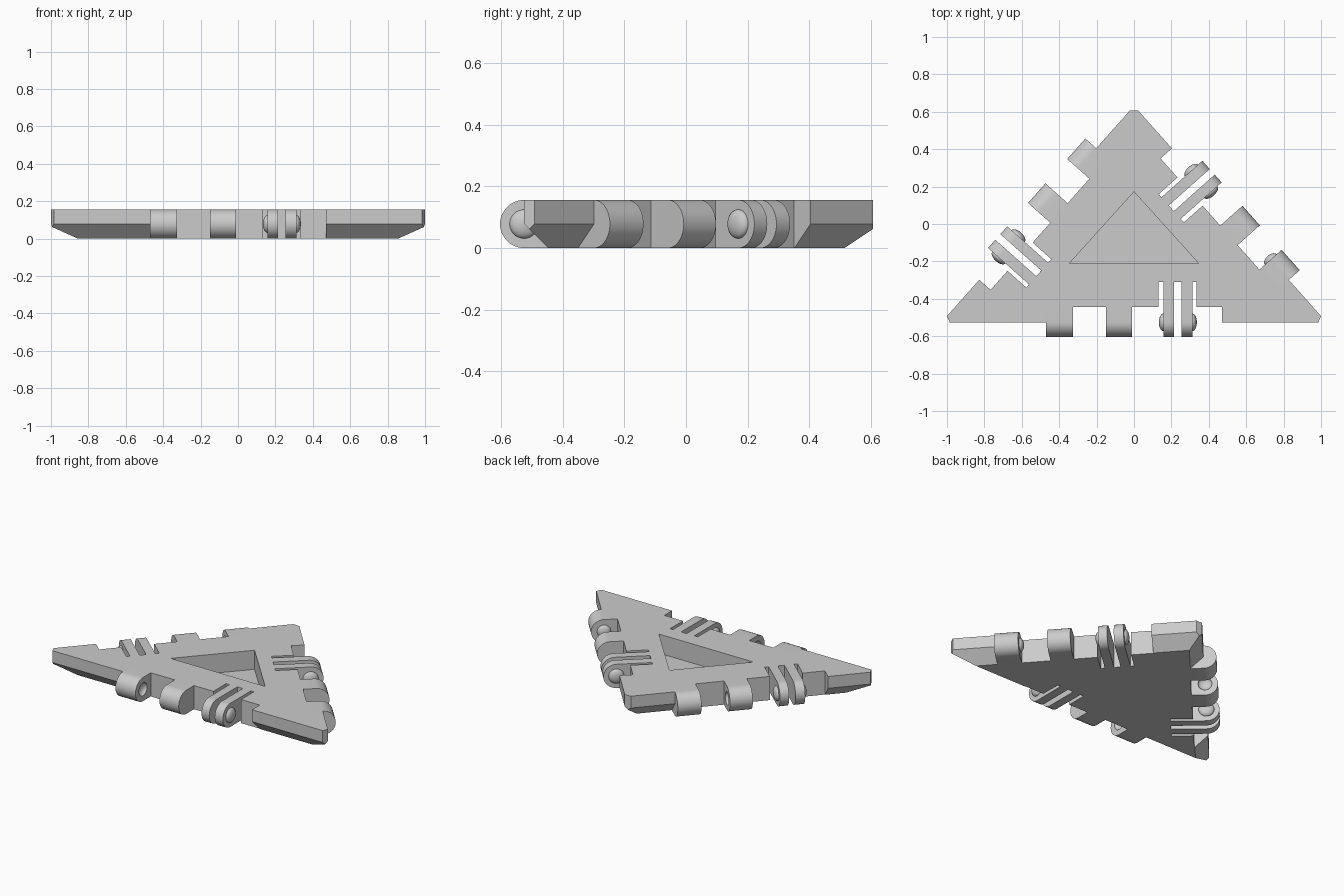
import bpy, bmesh, math
from mathutils import Matrix, Vector

if "Cube" in bpy.data.objects:
    bpy.data.objects.remove(bpy.data.objects["Cube"], do_unlink=True)

R = 0.078                # hinge radius, half the plate thickness
H = 2 * R
BASE, APEX, HALF = -0.526, 0.632, 1.03
corners = [Vector((-HALF, BASE, 0)), Vector((HALF, BASE, 0)), Vector((0, APEX, 0))]

grey = bpy.data.materials.new("plain grey")
grey.use_nodes = True
grey.diffuse_color = (0.6, 0.6, 0.6, 1)
grey.node_tree.nodes["Principled BSDF"].inputs["Base Color"].default_value = (0.6, 0.6, 0.6, 1)


def make_object(name, bm):
    bmesh.ops.recalc_face_normals(bm, faces=bm.faces)
    mesh = bpy.data.meshes.new(name)
    bm.to_mesh(mesh)
    bm.free()
    mesh.materials.append(grey)
    ob = bpy.data.objects.new(name, mesh)
    bpy.context.collection.objects.link(ob)
    return ob


def side_frames():
    """Frame on each edge's middle: x along the edge, y inward, z up."""
    for a, b in zip(corners, corners[1:] + corners[:1]):
        d = b - a
        yield Matrix.Translation((a + b) / 2) @ Matrix.Rotation(math.atan2(d.y, d.x), 4, 'Z')


def prism(bm, points, offset, frame=Matrix()):
    face = bm.faces.new([bm.verts.new(frame @ Vector(p)) for p in points])
    out = bmesh.ops.extrude_face_region(bm, geom=[face])
    move = frame.to_3x3() @ Vector(offset)
    for v in out["geom"]:
        if isinstance(v, bmesh.types.BMVert):
            v.co += move


def box(bm, x0, x1, y0, y1, frame):
    prism(bm, [(x0, y0, -0.1), (x1, y0, -0.1), (x1, y1, -0.1), (x0, y1, -0.1)], (0, 0, 0.5), frame)


def lug(bm, x0, x1, frame):
    arc = [math.pi * (i / 24 - 0.5) for i in range(25)]
    pts = [(x0, -R * math.cos(t), R + R * math.sin(t)) for t in arc]
    prism(bm, [(x0, 0.12, 0)] + pts + [(x0, 0.12, H)], (x1 - x0, 0, 0), frame)


def button(bm, x, radius, depth, frame):
    shape = frame @ Matrix.Translation((x, 0, R)) @ Matrix.Diagonal((depth, radius, radius, 1))
    bmesh.ops.create_uvsphere(bm, u_segments=32, v_segments=16, radius=1, matrix=shape)


def combine(target, operation, build):
    """Apply one boolean made from the same parts on all three sides."""
    bm = bmesh.new()
    for frame in side_frames():
        build(bm, frame)
    tool = make_object("tool", bm)
    tool.hide_render = True
    mod = target.modifiers.new("combine", 'BOOLEAN')
    mod.operation, mod.solver, mod.object = operation, 'EXACT', tool
    bpy.context.view_layer.objects.active = target
    bpy.ops.object.modifier_apply(modifier=mod.name)
    bpy.data.objects.remove(tool, do_unlink=True)


# triangular plate, lower half tapering inward at 45 degrees
bm = bmesh.new()
for i, c in enumerate(corners):
    to_a = (corners[i - 1] - c).normalized()
    to_b = (corners[(i + 1) % 3] - c).normalized()
    inward = (to_a + to_b).normalized()
    inset = inward * R / math.sin(to_a.angle(to_b) / 2)
    for p in (c + inset, c + Vector((0, 0, R)), c + Vector((0, 0, H))):
        bm.verts.new(p)
bmesh.ops.convex_hull(bm, input=bm.verts)
bmesh.ops.dissolve_limit(bm, angle_limit=0.01, verts=bm.verts, edges=bm.edges)

# blunted corners
for i, c in enumerate(corners):
    inward = ((corners[i - 1] - c).normalized() + (corners[(i + 1) % 3] - c).normalized()).normalized()
    cut = 0.025 if i == 2 else 0.041
    bmesh.ops.bisect_plane(bm, geom=bm.verts[:] + bm.edges[:] + bm.faces[:],
                           plane_co=c + inward * cut, plane_no=-inward, clear_outer=True)
    bmesh.ops.holes_fill(bm, edges=[e for e in bm.edges if e.is_boundary])
plate = make_object("hinged_triangle_plate", bm)


# straight recess along each edge
combine(plate, 'DIFFERENCE', lambda bm, f: box(bm, -0.47, 0.47, -0.2, 0.081, f))


# two solid knuckles and one clip block on each edge
def lugs(bm, f):
    for x0, x1 in ((-0.471, -0.325), (-0.15, -0.01), (0.145, 0.325)):
        lug(bm, x0, x1, f)


combine(plate, 'UNION', lugs)


# slots that split the clip into two springy prongs
def slots(bm, f):
    for x0, x1 in ((0.132, 0.157), (0.213, 0.253), (0.312, 0.334)):
        box(bm, x0, x1, -0.2, 0.215, f)


combine(plate, 'DIFFERENCE', slots)


# round buttons on the prongs and matching sockets in the knuckles
def buttons(bm, f):
    for x in (0.157, 0.312):
        button(bm, x, 0.047, 0.024, f)


def sockets(bm, f):
    for x in (-0.325, -0.15):
        button(bm, x, 0.042, 0.025, f)


combine(plate, 'UNION', buttons)
combine(plate, 'DIFFERENCE', sockets)

# triangular pocket in the top
bm = bmesh.new()
prism(bm, [(-0.345, -0.21, 0.03), (0.345, -0.21, 0.03), (0, 0.172, 0.03)], (0, 0, 0.4))
pocket = make_object("pocket_cutter", bm)
mod = plate.modifiers.new("pocket", 'BOOLEAN')
mod.operation, mod.solver, mod.object = 'DIFFERENCE', 'EXACT', pocket
bpy.context.view_layer.objects.active = plate
bpy.ops.object.modifier_apply(modifier=mod.name)
bpy.data.objects.remove(pocket, do_unlink=True)

# smooth curved surfaces, crisp edges
bpy.ops.object.select_all(action='DESELECT')
plate.select_set(True)
bpy.ops.object.shade_smooth_by_angle(angle=math.radians(30))
